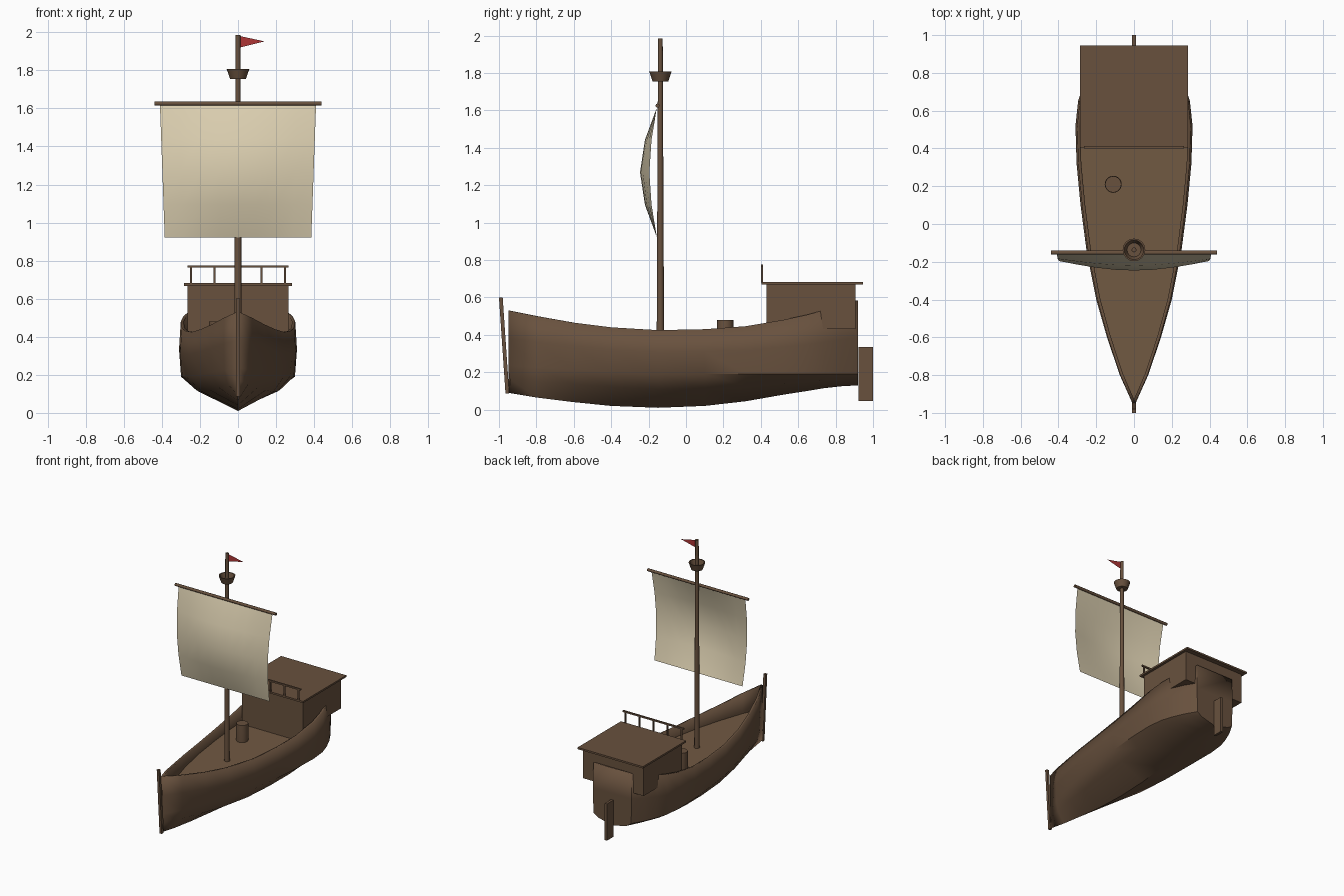
import bpy
import bmesh
import math
from mathutils import Vector

cube = bpy.data.objects.get("Cube")
if cube:
    bpy.data.objects.remove(cube, do_unlink=True)


def material(name, rgb):
    m = bpy.data.materials.new(name)
    m.use_nodes = True
    m.diffuse_color = (*rgb, 1)
    bsdf = next(n for n in m.node_tree.nodes if n.type == 'BSDF_PRINCIPLED')
    bsdf.inputs["Base Color"].default_value = (*rgb, 1)
    bsdf.inputs["Roughness"].default_value = 0.8
    return m


WOOD = material("brown_wood", (0.14, 0.083, 0.048))
DECK = material("deck_wood", (0.165, 0.1, 0.055))
CLOTH = material("cream_canvas", (0.72, 0.63, 0.44))
RED = material("red_cloth", (0.42, 0.035, 0.035))


def build(name, verts, faces, mat, smooth=None):
    mesh = bpy.data.meshes.new(name)
    mesh.from_pydata(verts, [], faces)
    mesh.materials.append(mat)
    ob = bpy.data.objects.new(name, mesh)
    bpy.context.collection.objects.link(ob)
    if smooth:
        bpy.ops.object.select_all(action='DESELECT')
        ob.select_set(True)
        bpy.context.view_layer.objects.active = ob
        bpy.ops.object.shade_smooth_by_angle(angle=math.radians(smooth))
    return ob


def box(name, lo, hi, mat=WOOD):
    lo, hi = Vector(lo), Vector(hi)
    bm = bmesh.new()
    bmesh.ops.create_cube(bm, size=1)
    for v in bm.verts:
        v.co = (lo + hi) / 2 + v.co * (hi - lo)
    mesh = bpy.data.meshes.new(name)
    bm.to_mesh(mesh)
    bm.free()
    mesh.materials.append(mat)
    ob = bpy.data.objects.new(name, mesh)
    bpy.context.collection.objects.link(ob)
    return ob


def lathe(name, profile, centre, mat=WOOD, sides=16):
    """Spin (radius, z) pairs about a vertical axis; ends are capped."""
    verts = [(centre[0] + r * math.cos(math.tau * k / sides),
              centre[1] + r * math.sin(math.tau * k / sides), z)
             for r, z in profile for k in range(sides)]
    faces = []
    for i in range(len(profile) - 1):
        for k in range(sides):
            n = (k + 1) % sides
            a, b = i * sides, (i + 1) * sides
            faces.append((a + k, a + n, b + n, b + k))
    faces.append(tuple(reversed(range(sides))))
    last = (len(profile) - 1) * sides
    faces.append(tuple(range(last, last + sides)))
    return build(name, verts, faces, mat, 40)


# Hull stations: y, half width, keel height, rail height
STATIONS = [
    (-0.95, 0.008, 0.09, 0.53), (-0.8, 0.075, 0.065, 0.50),
    (-0.6, 0.143, 0.04, 0.465), (-0.4, 0.2, 0.02, 0.44),
    (-0.15, 0.25, 0.01, 0.425), (0.1, 0.283, 0.02, 0.43),
    (0.32, 0.304, 0.045, 0.446), (0.52, 0.31, 0.08, 0.48),
    (0.65, 0.296, 0.1, 0.508), (0.74, 0.266, 0.115, 0.532),
    (0.83, 0.225, 0.125, 0.557), (0.92, 0.17, 0.13, 0.583),
]
DECK_Z = 0.345


def section(y, w, keel, rail):
    chine = 0.19 + 0.06 * max(0, -y - 0.2)
    half = [(0.97 * w, rail), (w, (chine + rail) / 2), (0.965 * w, chine),
            (0.74 * w, keel + 0.55 * (chine - keel))]
    return ([(x, y, z) for x, z in half] + [(0, y, keel)]
            + [(-x, y, z) for x, z in reversed(half)])


rings = [section(*s) for s in STATIONS]
n = len(rings[0])
faces = [(i * n + j, i * n + j + 1, (i + 1) * n + j + 1, (i + 1) * n + j)
         for i in range(len(rings) - 1) for j in range(n - 1)]
faces.append(tuple(range((len(rings) - 1) * n, len(rings) * n)))
hull = build("hull", [p for r in rings for p in r], faces, WOOD, 35)
shell = hull.modifiers.new("plank_thickness", 'SOLIDIFY')
shell.thickness = 0.016
shell.offset = -1

# Flat deck inside the bulwarks
dv = [(side * max(w - 0.008, 0.002), min(y, 0.912), DECK_Z)
      for y, w, k, r in STATIONS for side in (-1, 1)]
build("deck", dv, [(2 * i, 2 * i + 1, 2 * i + 3, 2 * i + 2)
                   for i in range(len(STATIONS) - 1)], DECK)

# Raked stem post and rudder
stem = box("stem_post", (-0.01, -0.965, 0.085), (0.01, -0.945, 0.6))
for v in stem.data.vertices:
    if v.co.z > 0.3:
        v.co.y -= 0.035
box("rudder", (-0.01, 0.922, 0.045), (0.01, 1.0, 0.335))

# Stern cabin with overhanging roof and front railing
box("cabin", (-0.265, 0.43, DECK_Z + 0.085), (0.265, 0.907, 0.67))
box("cabin_front_base", (-0.265, 0.43, DECK_Z), (0.265, 0.6, 0.44))
box("cabin_roof", (-0.285, 0.405, 0.668), (0.285, 0.945, 0.682))
box("railing_top", (-0.265, 0.4, 0.763), (0.265, 0.412, 0.775))
for i in range(5):
    x = (i - 2) * 0.123
    box(f"railing_post_{i + 1}", (x - 0.005, 0.401, 0.68), (x + 0.005, 0.411, 0.765))

# Barrel on deck
lathe("barrel", [(0.043, DECK_Z), (0.045, 0.41), (0.043, 0.48)], (-0.11, 0.21), WOOD, 20)

# Mast, lookout basket and yard
MAST = (0, -0.137)
lathe("mast", [(0.02, DECK_Z - 0.01), (0.0125, 1.985)], MAST, WOOD, 12)
lathe("lookout_basket", [(0.014, 1.755), (0.042, 1.755), (0.06, 1.808),
                         (0.052, 1.808), (0.037, 1.765), (0.012, 1.765)], MAST)
yard = lathe("yard", [(0.011, -0.44), (0.011, 0.44)], (0, 0), WOOD, 10)
yard.rotation_euler = (0, math.pi / 2, 0)
yard.location = (0, -0.152, 1.625)

# Billowing sail
COLS, ROWS = 8, 4
sail = []
for r in range(ROWS + 1):
    v = r / ROWS
    for c in range(COLS + 1):
        u = 2 * c / COLS - 1
        belly = 0.04 + 0.05 * math.cos(u * math.pi / 2)
        sail.append((u * (0.385 + 0.025 * v),
                     -0.156 - belly * math.sin(math.pi * v), 0.922 + 0.693 * v))
W = COLS + 1
build("sail", sail, [(r * W + c, r * W + c + 1, (r + 1) * W + c + 1, (r + 1) * W + c)
                     for r in range(ROWS) for c in range(COLS)], CLOTH, 60)

# Pennant
build("pennant", [(0.01, -0.137, 1.92), (0.14, -0.137, 1.952), (0.01, -0.137, 1.98)],
      [(0, 1, 2)], RED)
